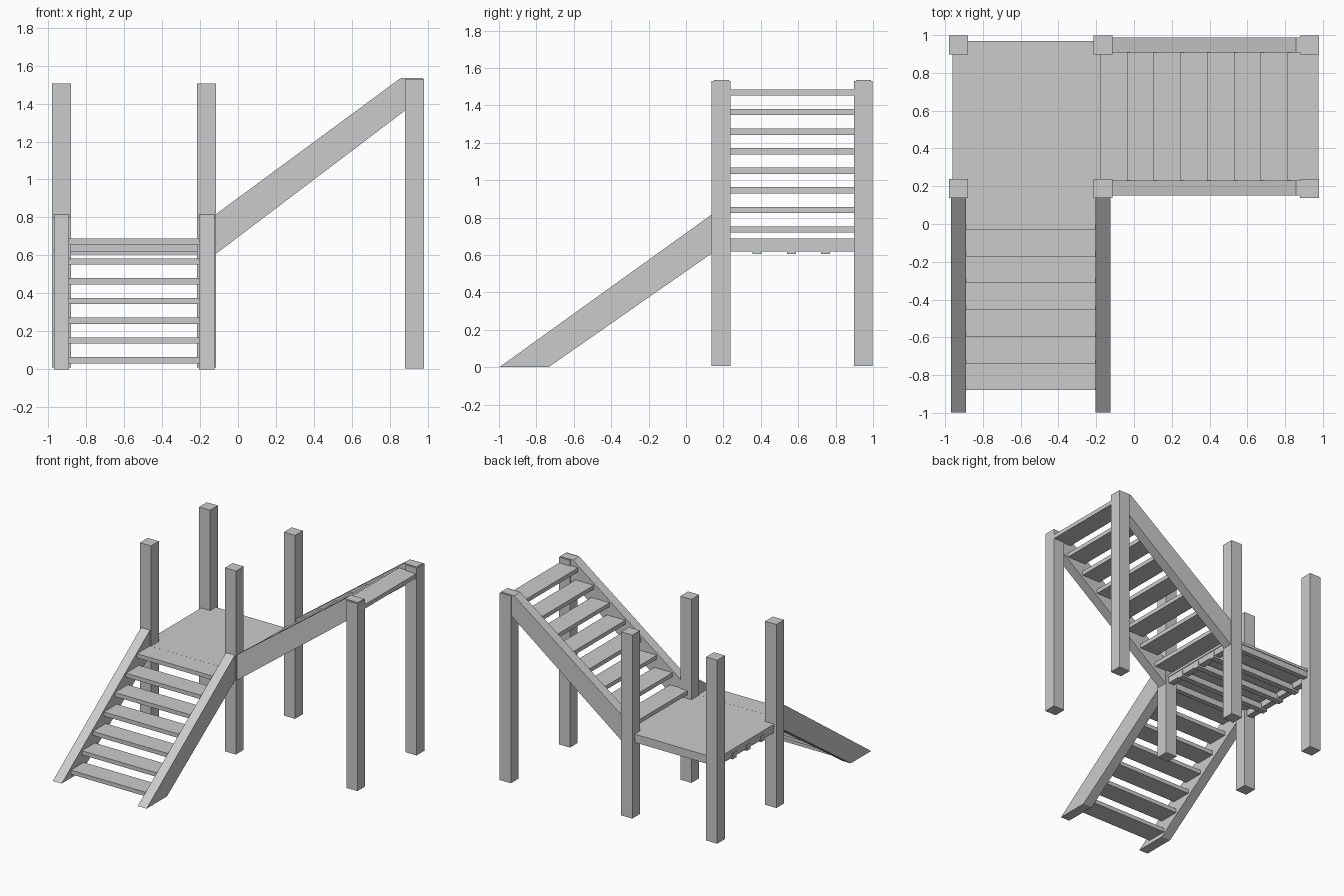
import bpy

if "Cube" in bpy.data.objects:
    bpy.data.objects.remove(bpy.data.objects["Cube"], do_unlink=True)

# One plain grey for the whole structure
grey = bpy.data.materials.new("plain_grey")
grey.use_nodes = True
colour = (0.6, 0.6, 0.6, 1)
grey.diffuse_color = colour
grey.node_tree.nodes["Principled BSDF"].inputs["Base Color"].default_value = colour


def prism(name, profile, axis, lo, hi):
    """Extrude a closed (horizontal, z) profile along x or y."""
    n = len(profile)
    verts = []
    for depth in (lo, hi):
        for h, z in profile:
            verts.append((depth, h, z) if axis == "x" else (h, depth, z))
    faces = [tuple(range(n)), tuple(reversed(range(n, 2 * n)))]
    faces += [(i, i + n, (i + 1) % n + n, (i + 1) % n) for i in range(n)]
    if axis == "y":
        faces = [tuple(reversed(f)) for f in faces]
    # Profiles run clockwise, so turn every face outwards
    faces = [tuple(reversed(f)) for f in faces]
    mesh = bpy.data.meshes.new(name)
    mesh.from_pydata(verts, [], faces)
    mesh.validate()
    import bmesh
    bm = bmesh.new()
    bm.from_mesh(mesh)
    bmesh.ops.recalc_face_normals(bm, faces=bm.faces)
    bm.to_mesh(mesh)
    bm.free()
    mesh.materials.append(grey)
    obj = bpy.data.objects.new(name, mesh)
    bpy.context.collection.objects.link(obj)
    return obj


def box(name, x, y, z):
    return prism(name, [(y[0], z[0]), (y[0], z[1]), (y[1], z[1]), (y[1], z[0])], "x", *x)


# Posts: four around the platform, two taller at the top of the upper flight
for px, low, top in ((-0.93, 0.01, 1.505), (-0.165, 0.01, 1.505), (0.93, 0.005, 1.53)):
    for py in (0.187, 0.948):
        box("post", (px - 0.05, px + 0.05), (py - 0.05, py + 0.05), (low, top))

# Platform deck, rim beams and joists
box("platform_deck", (-0.96, -0.135), (0.138, 0.97), (0.667, 0.688))
for x in (-0.93, -0.165):
    box("rim_beam_side", (x - 0.025, x + 0.025), (0.2, 0.93), (0.618, 0.667))
for y in (0.187, 0.945):
    box("rim_beam_cross", (-0.93, -0.165), (y - 0.02, y + 0.02), (0.618, 0.667))
for y in (0.38, 0.565, 0.745):
    box("platform_joist", (-0.96, -0.135), (y - 0.024, y + 0.024), (0.604, 0.652))

# Lower flight: sloping stringers and treads
lower_profile = [(-0.998, 0), (0.14, 0.818), (0.14, 0.61), (-0.735, 0)]
for x in (-0.97, -0.205):
    prism("lower_stringer", lower_profile, "x", x, x + 0.08)
for i in range(7):
    y, z = -0.88 + 0.1417 * i, 0.031 + 0.104 * i
    box("lower_tread", (-0.892, -0.203), (y, y + 0.167), (z, z + 0.033))

# Upper flight: sloping stringers levelled off at the top, and treads
upper_profile = [(-0.16, 0.785), (0.858, 1.535), (0.975, 1.535), (0.975, 1.435), (-0.16, 0.575)]
for y in (0.15, 0.909):
    prism("upper_stringer", upper_profile, "y", y, y + 0.079)
for i in range(8):
    x, z = -0.18 + 0.1417 * i, 0.72 + 0.1045 * i
    box("upper_tread", (x, x + 0.165), (0.228, 0.91), (z, z + 0.033))
